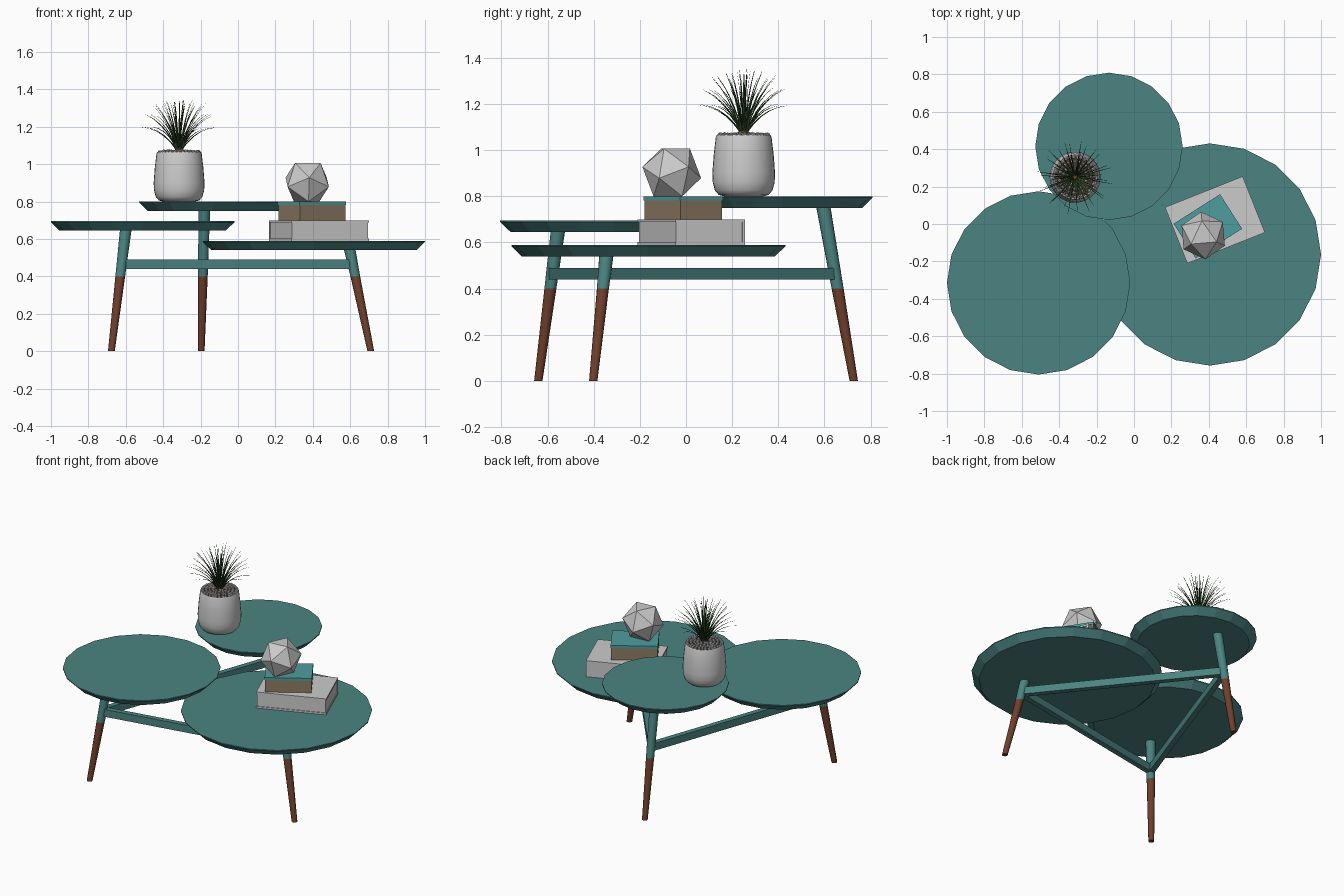
import bpy, bmesh, math, random
from mathutils import Vector, Matrix

if "Cube" in bpy.data.objects:
    bpy.data.objects.remove(bpy.data.objects["Cube"])

random.seed(4)


def material(name, rgb):
    m = bpy.data.materials.new(name)
    m.diffuse_color = (*rgb, 1)
    m.use_nodes = True
    m.node_tree.nodes["Principled BSDF"].inputs["Base Color"].default_value = m.diffuse_color
    return m


TEAL = material("teal_paint", (0.07, 0.23, 0.22))
WOOD = material("brown_wood", (0.16, 0.05, 0.025))
PAGES = material("tan_pages", (0.27, 0.20, 0.13))
COVER = material("teal_cover", (0.08, 0.34, 0.34))
LEAF = material("dark_green", (0.03, 0.08, 0.02))
SOIL = material("soil", (0.10, 0.05, 0.03))


def finish(name, bm, mat=None, smooth=False):
    bmesh.ops.recalc_face_normals(bm, faces=bm.faces[:])
    me = bpy.data.meshes.new(name)
    bm.to_mesh(me)
    bm.free()
    ob = bpy.data.objects.new(name, me)
    bpy.context.collection.objects.link(ob)
    if mat:
        me.materials.append(mat)
    if smooth:
        bpy.ops.object.select_all(action='DESELECT')
        ob.select_set(True)
        bpy.context.view_layer.objects.active = ob
        bpy.ops.object.shade_smooth_by_angle(angle=math.radians(40))
    return ob


def lathe(name, profile, center, sides, mat=None, smooth=False):
    """Revolve (radius, z) points about a vertical axis; ends are capped."""
    bm = bmesh.new()
    rings = [[bm.verts.new((center[0] + r * math.cos(2 * math.pi * i / sides),
                            center[1] + r * math.sin(2 * math.pi * i / sides), z))
              for i in range(sides)] for r, z in profile]
    for a, b in zip(rings, rings[1:]):
        for i in range(sides):
            j = (i + 1) % sides
            bm.faces.new((a[i], a[j], b[j], b[i]))
    bm.faces.new(rings[0])
    bm.faces.new(rings[-1])
    return finish(name, bm, mat, smooth)


def box(name, center, size, angle, mat=None):
    bm = bmesh.new()
    bmesh.ops.create_cube(bm, size=1, matrix=Matrix.Translation(center)
                          @ Matrix.Rotation(angle, 4, 'Z') @ Matrix.Diagonal((*size, 1)))
    return finish(name, bm, mat)


def leg_section(name, foot, top, z0, z1, r0, r1, mat):
    """Sheared tapered rod, cut level at both ends."""
    ob = lathe(name, [(r0, z0), (r1, z1)], (0, 0), 16, mat, True)
    for v in ob.data.vertices:
        c = foot.lerp(top, v.co.z / top.z)
        v.co.x += c.x
        v.co.y += c.y


# Three overlapping twenty-sided tops with a bevelled edge
for name, c, r, z in (("back_top", (-0.134, 0.415), 0.394, 0.80),
                      ("left_top", (-0.51, -0.315), 0.49, 0.695),
                      ("right_top", (0.406, -0.163), 0.594, 0.59)):
    lathe(name, [(r - 0.045, z - 0.05), (r, z - 0.006), (r, z)], c, 20, TEAL)

# Splayed legs: wooden foot and painted upper part
LEGS = {"left": (Vector((-0.677, -0.64, 0)), Vector((-0.60, -0.555, 0.65))),
        "right": (Vector((0.71, -0.402, 0)), Vector((0.597, -0.345, 0.545))),
        "back": (Vector((-0.197, 0.727, 0)), Vector((-0.18, 0.595, 0.755)))}
joints = []
for name, (foot, top) in LEGS.items():
    leg_section(name + "_leg_foot", foot, top, 0, 0.4, 0.018, 0.026, WOOD)
    leg_section(name + "_leg_upper", foot, top, 0.4, top.z, 0.026, 0.031, TEAL)
    joints.append(foot.lerp(top, 0.465 / top.z))

# Triangle of stretchers between the legs
for i in range(3):
    a, b = joints[i], joints[(i + 1) % 3]
    d = b - a
    box(f"stretcher_{i + 1}", (a + b) / 2, (d.length, 0.036, 0.05), math.atan2(d.y, d.x), TEAL)

# Large grey book: two covers, spine along the back edge, page block
A = math.radians(21.7)
lc = Vector((0.433, 0.022, 0))
rot = Matrix.Rotation(A, 3, 'Z')
for name, z in (("large_book_bottom_cover", 0.596), ("large_book_top_cover", 0.694)):
    box(name, lc + Vector((0, 0, z)), (0.447, 0.323, 0.012), A)
box("large_book_pages", lc + rot @ Vector((0, 0.0, 0.645)), (0.437, 0.313, 0.09), A)
box("large_book_spine", lc + rot @ Vector((0, 0.156, 0.645)), (0.447, 0.011, 0.11), A)

# Small book with tan pages and a teal cover
B = math.radians(32.5)
box("small_book_pages", (0.395, -0.012, 0.741), (0.288, 0.214, 0.082), B, PAGES)
box("small_book_cover", (0.395, -0.012, 0.791), (0.294, 0.219, 0.018), B, COVER)

# Icosahedron ornament resting on one face
bm = bmesh.new()
bmesh.ops.create_icosphere(bm, subdivisions=1, radius=0.13)
bm.faces.ensure_lookup_table()
bm.normal_update()
q = bm.faces[0].normal.rotation_difference(Vector((0, 0, 1)))
bmesh.ops.rotate(bm, verts=bm.verts[:], matrix=q.to_matrix())
top_face = max(bm.faces, key=lambda f: f.calc_center_median().z)
v = top_face.verts[0].co
bmesh.ops.rotate(bm, verts=bm.verts[:],
                 matrix=Matrix.Rotation(math.radians(95) - math.atan2(v.y, v.x), 3, 'Z'))
low = min(v.co.z for v in bm.verts)
bmesh.ops.translate(bm, verts=bm.verts[:], vec=(0.37, -0.062, 0.80 - low))
finish("icosahedron_ornament", bm)

# Rounded plant pot with an inner wall
P = (-0.315, 0.25)
lathe("plant_pot", [(0.085, 0.80), (0.108, 0.806), (0.125, 0.826), (0.134, 0.86),
                    (0.136, 0.90), (0.130, 0.98), (0.121, 1.055), (0.117, 1.065),
                    (0.110, 1.062), (0.108, 1.03)], P, 32, None, True)
lathe("soil", [(0.109, 1.04), (0.109, 1.052), (0.02, 1.064)], P, 24, SOIL)

# Concentric rings of pebbles
bm = bmesh.new()
for ring in range(1, 6):
    r = 0.021 * ring
    n = int(2 * math.pi * r / 0.021)
    for i in range(n):
        a = 2 * math.pi * (i + random.random() * 0.3) / n
        pos = Vector((P[0] + r * math.cos(a), P[1] + r * math.sin(a),
                      1.069 - r * 0.05 + random.uniform(-0.003, 0.003)))
        bmesh.ops.create_icosphere(bm, subdivisions=1, radius=random.uniform(0.009, 0.012),
                                   matrix=Matrix.Translation(pos))
finish("pebbles", bm)

# Short stem and tiers of thin curved blades
lathe("plant_stem", [(0.018, 1.055), (0.024, 1.085), (0.012, 1.105)], P, 10, SOIL, True)
bm = bmesh.new()
# count, tip reach, tip height, mid reach, mid height
for n, reach, tip, mid_r, mid_z in ((12, 0.205, 1.20, 0.10, 1.165), (14, 0.185, 1.27, 0.085, 1.195),
                                    (14, 0.145, 1.325, 0.065, 1.215), (10, 0.085, 1.345, 0.038, 1.22),
                                    (6, 0.03, 1.355, 0.014, 1.22)):
    off = random.random()
    for i in range(n):
        a = 2 * math.pi * (i + off + random.uniform(-0.15, 0.15)) / n
        s = random.uniform(0.93, 1.0)
        out, side = Vector((math.cos(a), math.sin(a), 0)), Vector((-math.sin(a), math.cos(a), 0))
        base = Vector((*P, 1.075))
        p0 = base + out * 0.01
        p2 = base + out * reach * s + Vector((0, 0, (tip - 1.075) * s))
        p1 = base + out * mid_r * s + Vector((0, 0, (mid_z - 1.075) * s))
        p1 = p1 * 2 - (p0 + p2) / 2
        prev = None
        for k in range(6):
            t = k / 5
            p = p0 * (1 - t) ** 2 + p1 * 2 * t * (1 - t) + p2 * t * t
            w = 0.0045 * (1 - t) + 0.0006
            ring = [bm.verts.new(p + o) for o in
                    (side * w, -side * w, (out - Vector((0, 0, 1))) * w * 0.7)]
            if prev:
                for j in range(3):
                    m = (j + 1) % 3
                    bm.faces.new((prev[j], prev[m], ring[m], ring[j]))
            else:
                bm.faces.new(ring)
            prev = ring
        bm.faces.new(prev)
finish("plant_blades", bm, LEAF)
